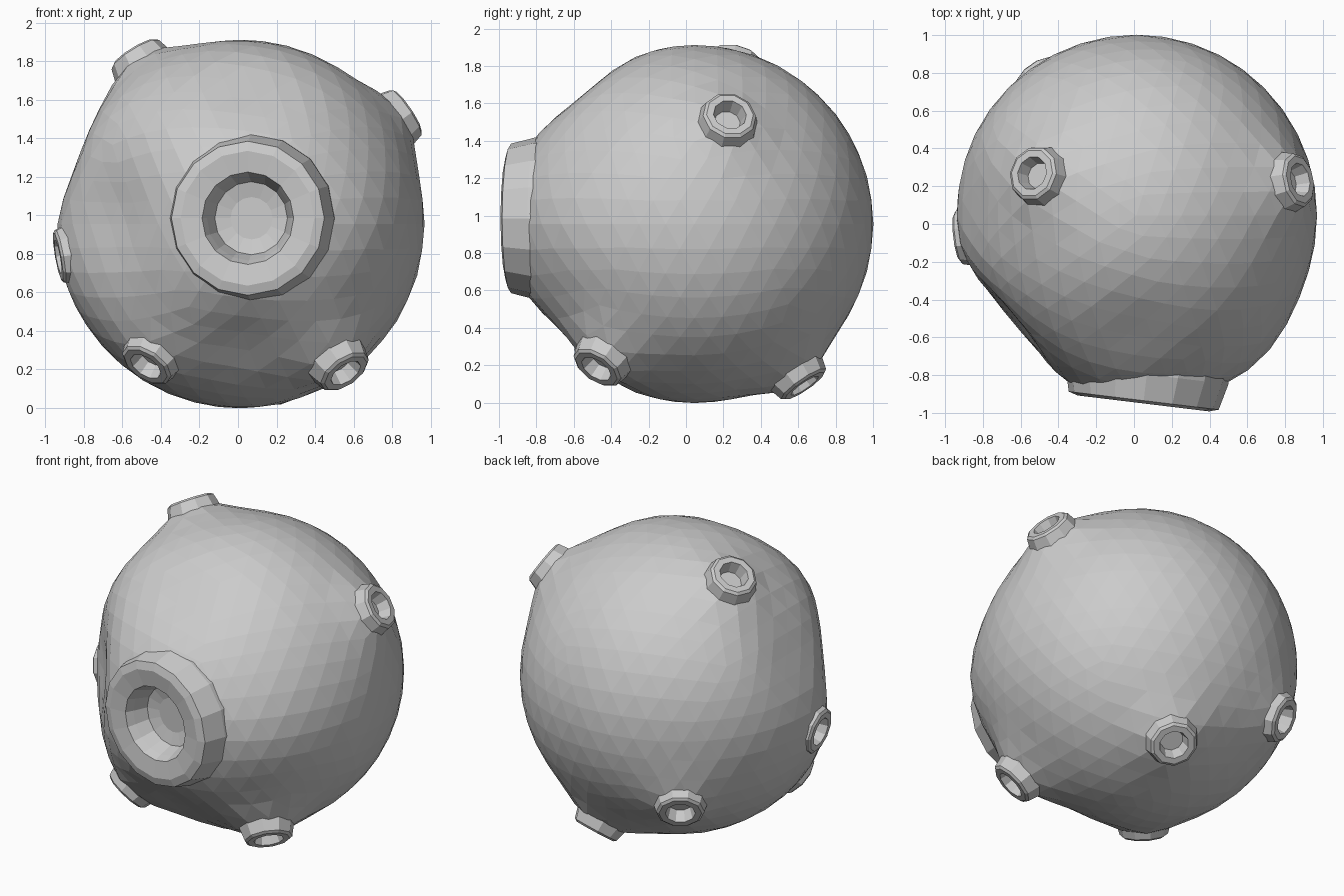
import bpy, bmesh
from math import cos, sin, tau, exp
from mathutils import Vector, Matrix

if "Cube" in bpy.data.objects:
    bpy.data.objects.remove(bpy.data.objects["Cube"])

CENTRE = Vector((0.012, 0.045, 0.955))
RADIUS = 0.957


def make_object(name, bm):
    mesh = bpy.data.meshes.new(name)
    bmesh.ops.recalc_face_normals(bm, faces=bm.faces)
    bm.to_mesh(mesh)
    bm.free()
    obj = bpy.data.objects.new(name, mesh)
    bpy.context.collection.objects.link(obj)
    return obj


def placement(pos, normal):
    """Matrix that carries local +z to the outward normal at pos."""
    return Matrix.Translation(pos) @ normal.to_track_quat('Z', 'Y').to_matrix().to_4x4()


def lathe(bm, profile, sides, matrix):
    """Spin (radius, height) pairs; the last pair closes the pocket floor."""
    rings = [[bm.verts.new(matrix @ Vector((r * cos(tau * i / sides), r * sin(tau * i / sides), h)))
              for i in range(sides)] for r, h in profile]
    for a, b in zip(rings, rings[1:]):
        for i in range(sides):
            j = (i + 1) % sides
            bm.faces.new((a[i], a[j], b[j], b[i]))
    bm.faces.new(rings[-1])


# Nozzle cross-sections, heights measured from the rim
BIG = [(0.435, -0.27), (0.435, -0.15), (0.415, -0.07), (0.40, -0.01), (0.35, 0.005),
       (0.24, -0.01), (0.22, -0.06), (0.19, -0.15), (0.11, -0.17)]
SMALL = [(0.18, -0.16), (0.165, -0.085), (0.145, -0.012), (0.128, 0.0),
         (0.09, 0.0), (0.07, -0.075)]

# Rim centres of the small nozzles
PORTS = {
    "upper_left_port": (-0.54, 0.27, 1.845),
    "upper_right_port": (0.88, 0.235, 1.54),
    "left_port": (-0.935, -0.07, 0.785),
    "lower_front_left_port": (-0.48, -0.48, 0.215),
    "lower_front_right_port": (0.56, -0.48, 0.18),
    "lower_back_port": (0.22, 0.635, 0.09),
    "back_left_port": (-0.515, 0.795, 0.465),
}

# Swellings (+) and dents (-) of the body: direction, amount, spread
LUMPS = [((-0.72, -0.62, 0.05), -0.13, 0.38),
         ((-0.90, 0.05, 0.36), -0.05, 0.28),
         ((0.0, -0.66, 0.75), -0.05, 0.30),
         ((0.0, -0.74, -0.68), -0.06, 0.27),
         ((0.64, -0.75, 0.0), 0.04, 0.33),
         ((0.04, -1.0, 0.03), 0.055, 0.52)]

cutters = bmesh.new()


def add_nozzle(name, profile, sides, pos, normal, cut_radius, cut_depth):
    matrix = placement(pos, normal)
    bm = bmesh.new()
    lathe(bm, profile, sides, matrix)
    make_object(name, bm)
    # matching hole in the body so that the pocket is open
    bmesh.ops.create_cone(cutters, cap_ends=True, segments=sides,
                          radius1=cut_radius, radius2=cut_radius, depth=cut_depth + 0.1,
                          matrix=matrix @ Matrix.Translation((0, 0, (0.1 - cut_depth) / 2)))


# Large front mouth, slightly turned to the left
add_nozzle("front_mouth", BIG, 16, Vector((0.05, -0.945, 0.985)),
           Vector((-0.12, -0.99, 0.0)).normalized(), 0.37, 0.25)

# Small ports pointing away from the centre; the body swells towards them
for name, p in PORTS.items():
    pos = Vector(p)
    out = pos - CENTRE
    add_nozzle(name, SMALL, 10, pos, out.normalized(), 0.12, 0.13)
    LUMPS.append((out, 0.8 * (out.length - RADIUS), 0.22))

# Faceted round body
bm = bmesh.new()
bmesh.ops.create_icosphere(bm, subdivisions=4, radius=1)
for v in bm.verts:
    d = v.co.normalized()
    r = RADIUS + sum(a * exp(-(d.angle(Vector(n)) / s) ** 2) for n, a, s in LUMPS)
    v.co = CENTRE + d * r
body = make_object("round_body", bm)

# Cut the holes
cutter = make_object("hole_cutter", cutters)
cutter.hide_render = True
mod = body.modifiers.new("holes", 'BOOLEAN')
mod.operation = 'DIFFERENCE'
mod.solver = 'EXACT'
mod.object = cutter
bpy.context.view_layer.objects.active = body
body.select_set(True)
bpy.ops.object.modifier_apply(modifier=mod.name)
bpy.data.objects.remove(cutter)
